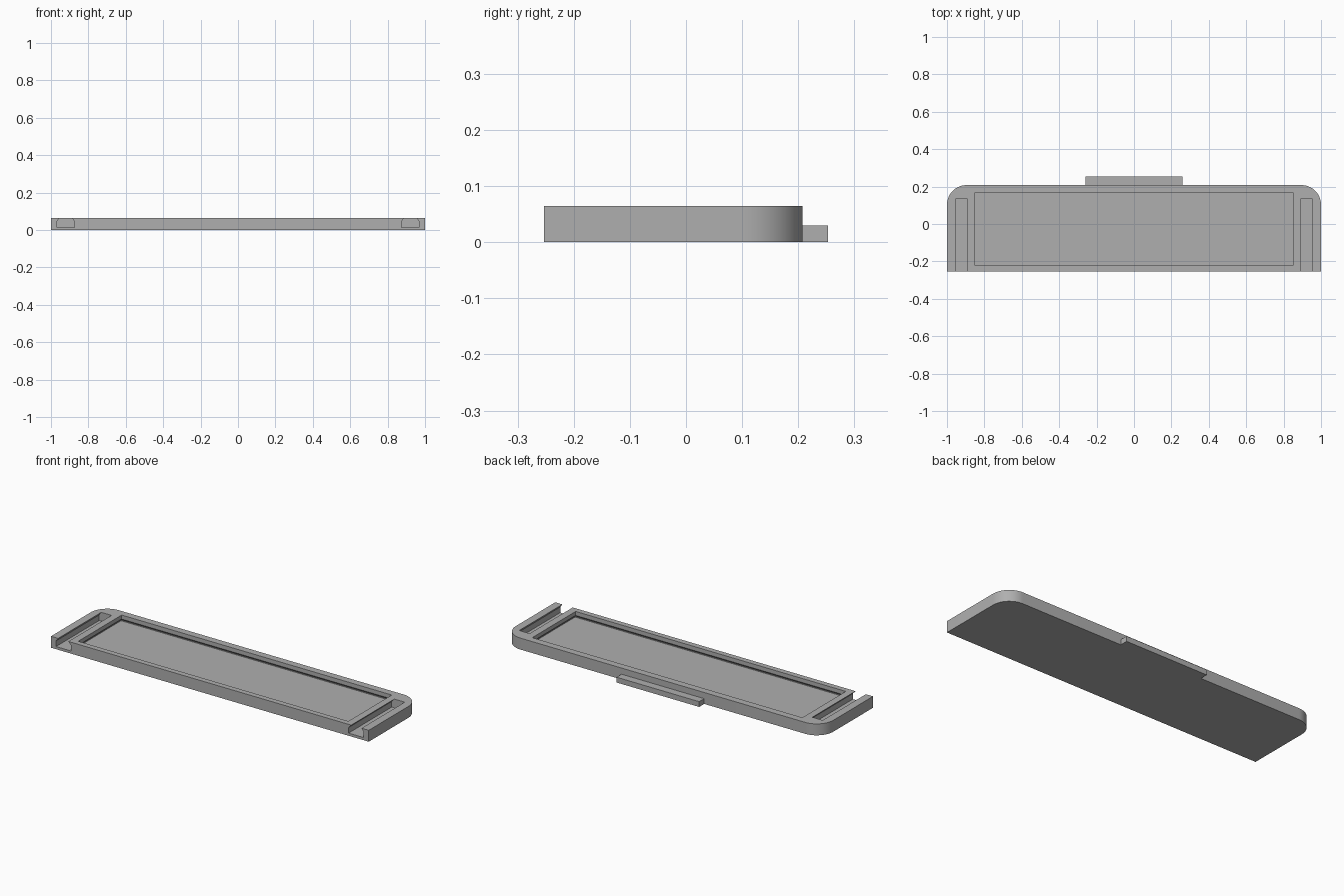
import bpy, bmesh, math

if "Cube" in bpy.data.objects:
    bpy.data.objects.remove(bpy.data.objects["Cube"], do_unlink=True)

grey = bpy.data.materials.new("plain grey")
grey.use_nodes = True
colour = (0.43, 0.43, 0.43, 1)
grey.diffuse_color = colour
grey.node_tree.nodes["Principled BSDF"].inputs["Base Color"].default_value = colour

TOP, FRONT, BACK, RADIUS = 0.065, -0.253, 0.208, 0.105


def loft(name, rings):
    """Closed solid skinned through rings of equal point count."""
    bm = bmesh.new()
    loops = [[bm.verts.new(p) for p in ring] for ring in rings]
    n = len(loops[0])
    bm.faces.new(loops[0])
    bm.faces.new(loops[-1])
    for a, b in zip(loops, loops[1:]):
        for i in range(n):
            j = (i + 1) % n
            bm.faces.new((a[i], a[j], b[j], b[i]))
    bmesh.ops.recalc_face_normals(bm, faces=bm.faces)
    mesh = bpy.data.meshes.new(name)
    bm.to_mesh(mesh)
    bm.free()
    mesh.materials.append(grey)
    obj = bpy.data.objects.new(name, mesh)
    bpy.context.collection.objects.link(obj)
    return obj


def rectangle(x, y0, y1, z):
    return [(-x, y0, z), (x, y0, z), (x, y1, z), (-x, y1, z)]


def cut(target, cutter):
    mod = target.modifiers.new(cutter.name, "BOOLEAN")
    mod.operation, mod.solver, mod.object = "DIFFERENCE", "EXACT", cutter
    bpy.context.view_layer.objects.active = target
    bpy.ops.object.modifier_apply(modifier=mod.name)
    bpy.data.objects.remove(cutter, do_unlink=True)


# Tray body: square front corners, rounded back corners
steps = 16
arc = [(RADIUS * math.cos(math.pi / 2 * i / steps), RADIUS * math.sin(math.pi / 2 * i / steps))
       for i in range(steps + 1)]
right = [(1 - RADIUS + x, BACK - RADIUS + y) for x, y in arc]
outline = [(-1, FRONT), (1, FRONT)] + right + [(-x, y) for x, y in reversed(right)]
body = loft("tray_body", [[(x, y, z) for x, y in outline] for z in (0, TOP)])

# Central recess with an undercut lip: (height, outward growth)
levels = [(0.025, 0.012), (0.03, 0.012), (0.042, 0), (0.1, 0)]
cut(body, loft("recess_cutter", [rectangle(0.85 + g, -0.222 - g, 0.168 + g, z) for z, g in levels]))

# Undercut grooves, open at the front
groove = [(0.873, 0.015), (0.968, 0.015), (0.968, 0.047), (0.955, TOP),
          (0.955, 0.1), (0.89, 0.1), (0.89, TOP), (0.873, 0.047)]
for side in (-1, 1):
    cut(body, loft("groove_cutter", [[(side * x, y, z) for x, z in groove] for y in (-0.3, 0.135)]))

# Tab along the back edge
loft("back_tab", [rectangle(0.26, BACK, 0.253, z) for z in (0, 0.03)])

# Smooth corners, sharp edges
bpy.ops.object.select_all(action="DESELECT")
body.select_set(True)
bpy.context.view_layer.objects.active = body
bpy.ops.object.shade_smooth_by_angle(angle=math.radians(25))
